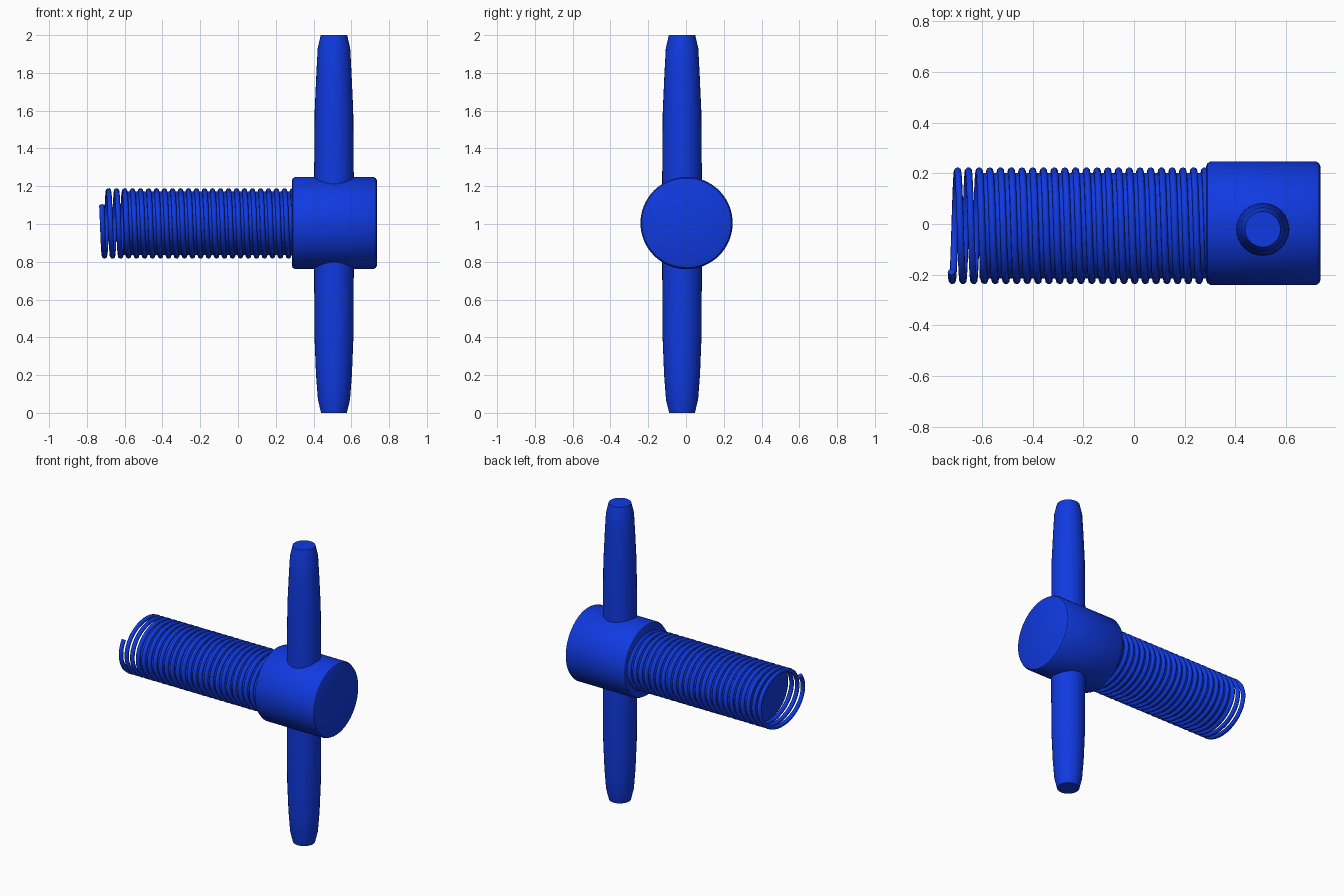
import bpy, bmesh
from math import cos, sin, pi, radians

if "Cube" in bpy.data.objects:
    bpy.data.objects.remove(bpy.data.objects["Cube"])

blue = bpy.data.materials.new("blue_paint")
blue.diffuse_color = (0.005, 0.042, 0.75, 1)
blue.use_nodes = True
blue.node_tree.nodes["Principled BSDF"].inputs["Base Color"].default_value = blue.diffuse_color


def finish(ob, angle=35):
    ob.data.materials.append(blue)
    bpy.ops.object.select_all(action='DESELECT')
    ob.select_set(True)
    bpy.context.view_layer.objects.active = ob
    bpy.ops.object.shade_smooth_by_angle(angle=radians(angle))


def lathe(name, profile, place, sides=48):
    """Revolve (position, radius) pairs; place(t, u, v) maps to world space."""
    bm = bmesh.new()
    rings = []
    for t, r in profile:
        rings.append([bm.verts.new(place(t, r * cos(2 * pi * i / sides), r * sin(2 * pi * i / sides)))
                      for i in range(sides)])
    for a, b in zip(rings, rings[1:]):
        for i in range(sides):
            j = (i + 1) % sides
            bm.faces.new((a[i], a[j], b[j], b[i]))
    bm.faces.new(rings[0])
    bm.faces.new(rings[-1])
    bmesh.ops.recalc_face_normals(bm, faces=bm.faces)
    me = bpy.data.meshes.new(name)
    bm.to_mesh(me)
    bm.free()
    ob = bpy.data.objects.new(name, me)
    bpy.context.collection.objects.link(ob)
    finish(ob)
    return ob


# Hub: short cylinder with softened rims
R = 0.244
lathe("hub", [(0.285, R - 0.018), (0.29, R - 0.007), (0.303, R),
              (0.717, R), (0.73, R - 0.007), (0.735, R - 0.018)],
      lambda t, u, v: (t, 0.003 + u, 1.005 + v), 64)

# Cross bar: tapered pin through the hub
lathe("cross_bar", [(0, 0.068), (0.07, 0.085), (0.2, 0.095), (0.4, 0.103), (0.75, 0.105),
                    (1.25, 0.105), (1.6, 0.102), (1.8, 0.093), (1.93, 0.086), (2.0, 0.07)],
      lambda t, u, v: (0.508 + u, -0.021 + v, t), 32)

# Shaft: slightly oval core that stops short of the coil's free end
CY, CZ, RY, RZ = -0.007, 1.003, 0.231, 0.187
lathe("shaft", [(-0.61, 0.9), (0.30, 0.9)],
      lambda t, u, v: (t, CY + RY * u, CZ + RZ * v), 64)

# Coil: thin helical wire around the shaft
TURNS, STEPS, WIRE = 24, 40, 0.014
X0, X1 = -0.721, 0.295
n = TURNS * STEPS
cu = bpy.data.curves.new("coil", 'CURVE')
cu.dimensions = '3D'
cu.bevel_depth = WIRE
cu.bevel_resolution = 2
cu.use_fill_caps = True
sp = cu.splines.new('POLY')
sp.points.add(n)
for i, p in enumerate(sp.points):
    a = radians(147) + 2 * pi * i / STEPS
    p.co = (X0 + (X1 - X0) * i / n, CY + (RY - WIRE) * cos(a), CZ + (RZ - WIRE) * sin(a), 1)
coil = bpy.data.objects.new("coil", cu)
bpy.context.collection.objects.link(coil)
bpy.ops.object.select_all(action='DESELECT')
coil.select_set(True)
bpy.context.view_layer.objects.active = coil
bpy.ops.object.convert(target='MESH')
finish(bpy.context.view_layer.objects.active, 50)
